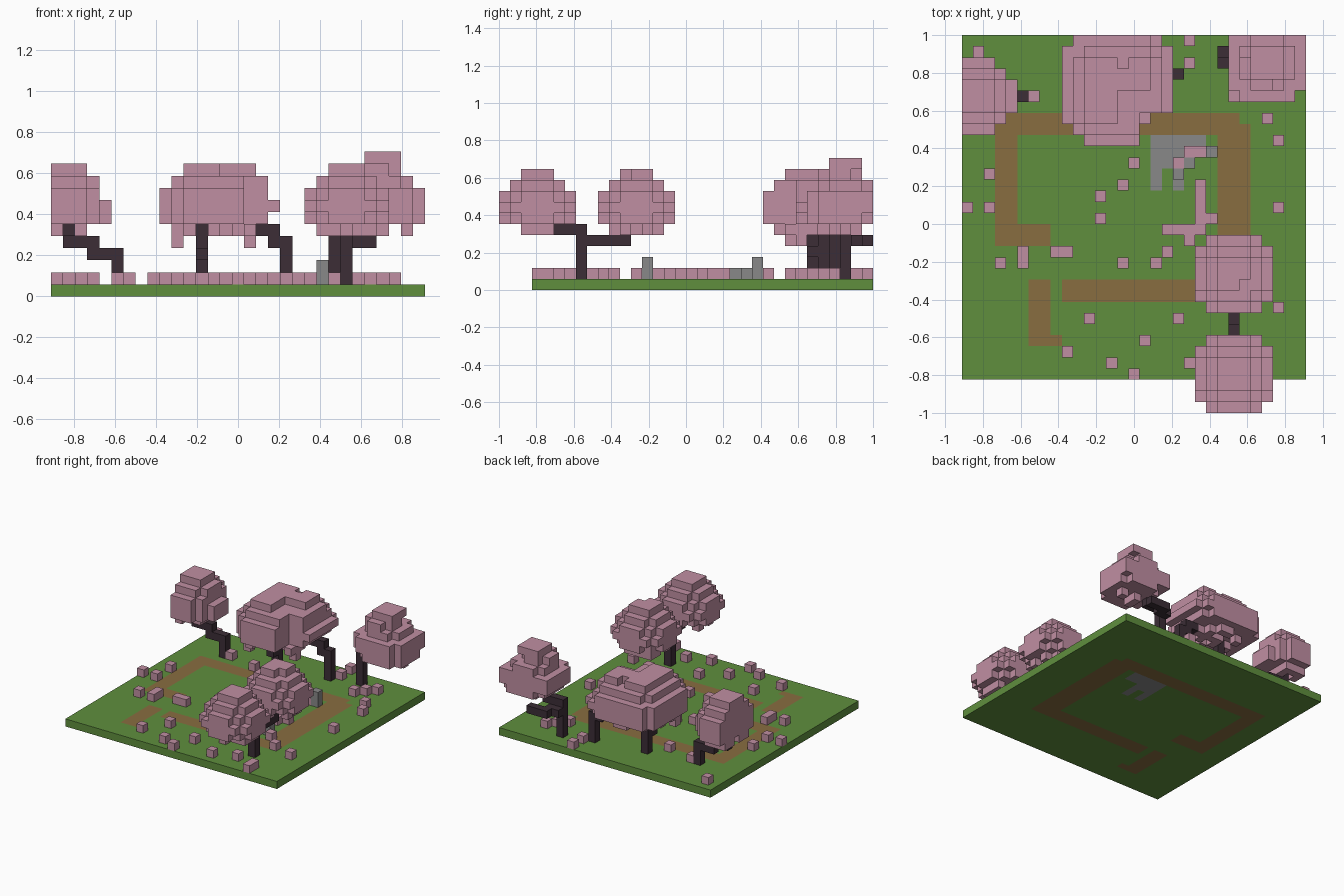
import bpy
import bmesh
import random

random.seed(4)
CELL = 2 / 34
OFFSET = (15.5, 17, 0)
SPAN = 31

if "Cube" in bpy.data.objects:
    bpy.data.objects.remove(bpy.data.objects["Cube"])


def make_material(name, rgb):
    mat = bpy.data.materials.new(name)
    mat.use_nodes = True
    mat.diffuse_color = (*rgb, 1)
    mat.node_tree.nodes["Principled BSDF"].inputs["Base Color"].default_value = (*rgb, 1)
    return mat


pink = make_material("blossom_pink", (0.53, 0.275, 0.365))
bark = make_material("dark_bark", (0.045, 0.027, 0.037))
grass = make_material("grass_green", (0.115, 0.275, 0.048))
earth = make_material("earth_brown", (0.25, 0.153, 0.051))
stone = make_material("stone_grey", (0.25, 0.25, 0.25))


def block(i0, i1, j0, j1, k0, k1=None):
    """Inclusive box of grid cells."""
    k1 = k0 if k1 is None else k1
    return {(i, j, k) for i in range(i0, i1 + 1)
            for j in range(j0, j1 + 1) for k in range(k0, k1 + 1)}


def slab(i0, i1, j0, j1, k, cut):
    """One layer with stepped corners, kept inside the plot's outer edges."""
    return {(i, j, k) for i, j, k in block(i0, i1, j0, j1, k)
            if min(i - i0, i1 - i) + min(j - j0, j1 - j) >= cut
            and 0 <= i < SPAN and j < 34}


def build(name, cells, materials, paint=None):
    """Turn grid cells into a mesh made of their outer faces only."""
    bm = bmesh.new()
    corners = {}

    def vert(point):
        if point not in corners:
            corners[point] = bm.verts.new([(p - o) * CELL for p, o in zip(point, OFFSET)])
        return corners[point]

    for cell in sorted(cells):
        for axis in range(3):
            u, v = (axis + 1) % 3, (axis + 2) % 3
            for side in (0, 1):
                beside = list(cell)
                beside[axis] += 2 * side - 1
                if tuple(beside) in cells:
                    continue
                ring = []
                for du, dv in ((0, 0), (1, 0), (1, 1), (0, 1)):
                    p = list(cell)
                    p[axis] += side
                    p[u] += du
                    p[v] += dv
                    ring.append(vert(tuple(p)))
                face = bm.faces.new(ring if side else ring[::-1])
                face.material_index = paint(cell) if paint else 0
    mesh = bpy.data.meshes.new(name)
    bm.to_mesh(mesh)
    bm.free()
    for mat in materials:
        mesh.materials.append(mat)
    obj = bpy.data.objects.new(name, mesh)
    bpy.context.collection.objects.link(obj)
    return obj


def canopy(name, layers, cutaway=(), hanging=()):
    """Stacked layers from the lowest up, with loose tufts underneath."""
    cells = set()
    for k, (i0, i1, j0, j1, cut) in enumerate(layers, start=6):
        cells |= slab(i0, i1, j0, j1, k, cut)
    cells -= set(cutaway)
    i0, i1, j0, j1, cut = layers[0]
    under = slab(i0 + 1, i1 - 1, j0 + 1, j1 - 1, 5, 1)
    cells |= {c for c in sorted(under) if random.random() < 0.3}
    build(name, cells | set(hanging), [pink])


# Ground with the trodden path running through it
path = (block(3, 4, 15, 26, 0) | block(3, 7, 15, 16, 0) | block(3, 25, 25, 26, 0)
        | block(23, 25, 10, 26, 0) | block(9, 25, 10, 11, 0)
        | block(6, 7, 6, 11, 0) | block(6, 8, 6, 6, 0)) - {(25, 26, 0)}
paving = (block(17, 21, 23, 24, 0) | block(17, 19, 22, 22, 0)
          | block(17, 17, 20, 21, 0) | block(19, 19, 20, 21, 0))
build("ground", block(0, 30, 3, 33, 0), [grass, earth, stone],
      lambda c: 1 if c in path else 2 if c in paving else 0)

# Stones
build("standing_stone", block(22, 22, 23, 23, 1, 2), [stone])
build("hidden_stone", block(22, 22, 13, 13, 1, 2), [stone])
build("low_stone", block(19, 19, 21, 21, 1) | block(20, 20, 22, 22, 1), [stone])

# Bent trunks and branches
build("left_trunk", block(5, 5, 28, 28, 1, 3) | block(3, 4, 28, 28, 3)
      | block(1, 3, 28, 28, 4) | block(1, 1, 27, 28, 5), [bark])
build("back_straight_trunk", block(12, 12, 29, 29, 1, 5) | block(12, 12, 28, 28, 3), [bark])
build("back_bent_trunk", block(19, 19, 30, 30, 1, 4) | block(18, 18, 30, 30, 4, 5)
      | block(17, 17, 30, 30, 5), [bark])
build("corner_trunk", block(23, 23, 31, 31, 1, 5) | block(23, 24, 32, 32, 4)
      | block(24, 26, 33, 33, 4) | block(24, 25, 31, 31, 5), [bark])
build("front_forked_trunk", block(24, 24, 7, 7, 1, 5) | block(24, 24, 5, 7, 5)
      | block(24, 24, 7, 11, 4) | block(24, 24, 11, 11, 5), [bark])

# Blossom canopies
canopy("left_canopy", [(-2, 4, 25, 31, 2), (-2, 4, 25, 31, 2), (-2, 3, 25, 31, 1),
                       (-2, 3, 26, 30, 1), (-2, 2, 27, 29, 0)])
canopy("back_canopy", [(9, 17, 24, 34, 2), (9, 18, 24, 34, 2), (9, 17, 24, 34, 2),
                       (10, 17, 25, 32, 1), (11, 16, 26, 31, 0)],
       block(16, 18, 24, 26, 6, 9) | block(14, 16, 26, 28, 10) | block(14, 14, 31, 31, 10),
       block(10, 10, 26, 26, 4, 5) | block(16, 16, 27, 27, 4, 5) | block(15, 15, 27, 27, 5))
canopy("corner_canopy", [(25, 30, 28, 33, 1), (24, 30, 28, 34, 1), (24, 30, 28, 34, 1),
                         (25, 29, 29, 33, 1), (25, 28, 29, 32, 1), (26, 28, 30, 32, 0)])
canopy("middle_canopy", [(21, 27, 9, 15, 2), (21, 27, 9, 15, 1), (21, 27, 9, 15, 2),
                         (22, 26, 10, 14, 1), (23, 25, 11, 13, 0)],
       [(25, 11, 10)], block(22, 22, 14, 14, 5))
canopy("front_canopy", [(21, 27, 0, 6, 2), (21, 27, 0, 6, 1), (21, 27, 0, 6, 2),
                        (22, 26, 1, 5, 1), (23, 25, 2, 4, 0)])

# Fallen blossom clumps
clumps = [(1, 32), (6, 28), (2, 21), (0, 18), (2, 18), (3, 13), (5, 13), (5, 14), (8, 14),
          (9, 14), (12, 19), (12, 17), (14, 20), (15, 22), (14, 13), (17, 13), (20, 31),
          (20, 33), (27, 26), (28, 24), (28, 18), (28, 9), (11, 8), (19, 8), (16, 6),
          (9, 5), (13, 4), (15, 3), (20, 4), (22, 17), (18, 14), (20, 15), (19, 22),
          (20, 23), (21, 23), (10, 27), (25, 29), (26, 30), (24, 28), (23, 12), (25, 10),
          (26, 4), (26, 3), (23, 5)]
fallen = {(i, j, 1) for i, j in clumps}
build("fallen_blossoms", fallen | block(21, 21, 16, 20, 1) | block(18, 20, 16, 16, 1), [pink])
